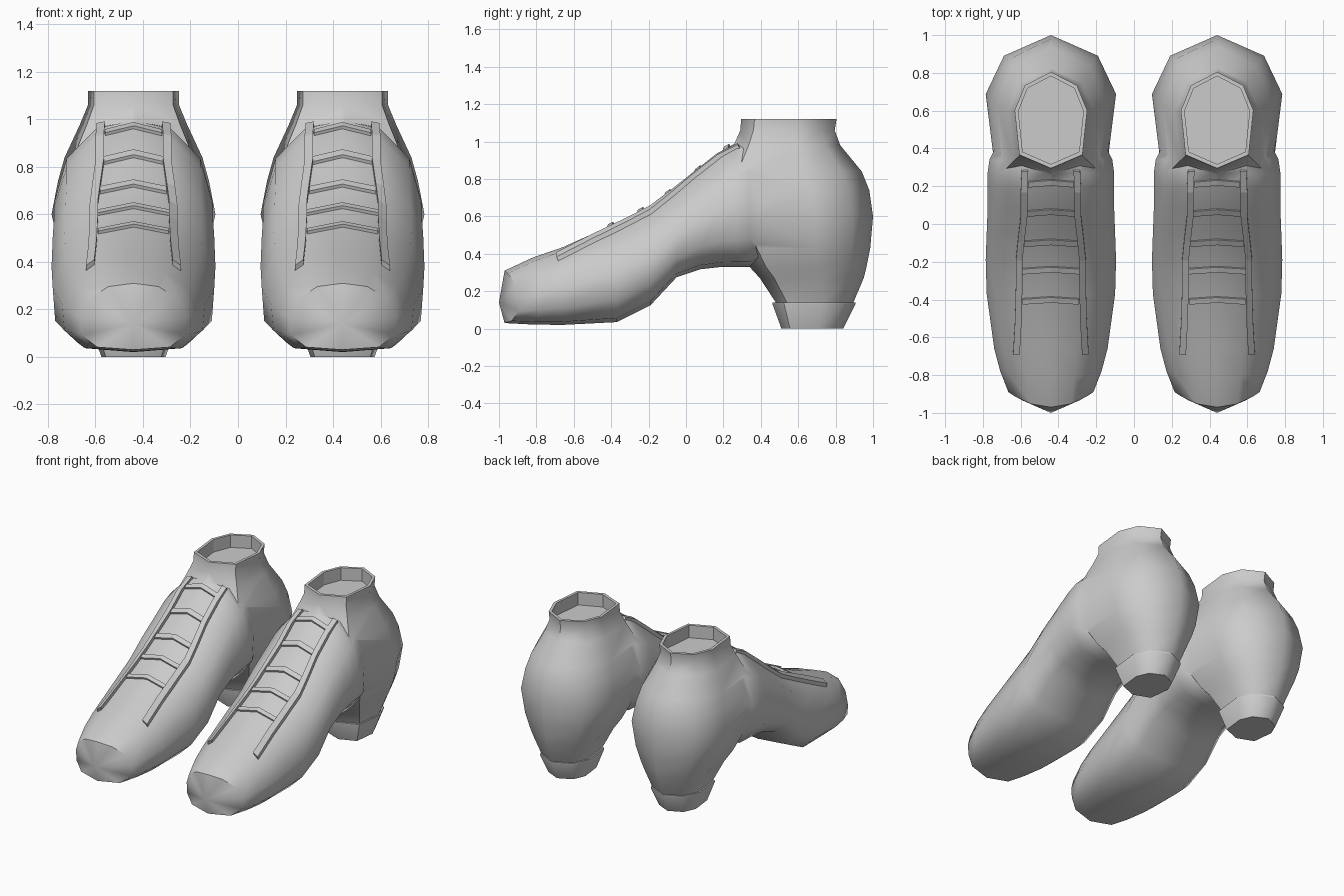
import bpy, bmesh
from mathutils import Vector
from mathutils.bvhtree import BVHTree

if "Cube" in bpy.data.objects:
    bpy.data.objects.remove(bpy.data.objects["Cube"])

grey = bpy.data.materials.new("light_grey")
grey.use_nodes = True
grey.diffuse_color = (0.6, 0.6, 0.6, 1)
grey.node_tree.nodes["Principled BSDF"].inputs["Base Color"].default_value = (0.6, 0.6, 0.6, 1)


def loft(name, rings, start_tip=None):
    """Skin closed rings of equal length and cap both ends."""
    bm = bmesh.new()
    loops = [[bm.verts.new(p) for p in ring] for ring in rings]
    n = len(loops[0])
    for a, b in zip(loops, loops[1:]):
        for i in range(n):
            j = (i + 1) % n
            bm.faces.new((a[i], a[j], b[j], b[i]))
    bm.faces.new(loops[-1])
    if start_tip:
        tip = bm.verts.new(start_tip)
        for i in range(n):
            bm.faces.new((loops[0][i], tip, loops[0][(i + 1) % n]))
    else:
        bm.faces.new(loops[0])
    bmesh.ops.recalc_face_normals(bm, faces=bm.faces)
    mesh = bpy.data.meshes.new(name)
    bm.to_mesh(mesh)
    bm.free()
    mesh.materials.append(grey)
    obj = bpy.data.objects.new(name, mesh)
    bpy.context.collection.objects.link(obj)
    return obj


def mirrored(half):
    """Complete a half outline that starts and ends on the centre line."""
    return half + [(-x, v) for x, v in half[-2:0:-1]]


def smooth(obj, degrees):
    bpy.ops.object.select_all(action="DESELECT")
    obj.select_set(True)
    bpy.context.view_layer.objects.active = obj
    bpy.ops.object.shade_smooth_by_angle(angle=degrees * 0.01745)


# Foot: upright sections from toe to ankle (y, bottom, top, half width)
section = mirrored([(0, 0), (.68, .04), (.97, .22), (1, .48), (.84, .76), (.47, .95), (0, 1)])
foot_stations = [
    (-.97, .03, .31, .225), (-.82, .022, .38, .268), (-.66, .02, .435, .30),
    (-.37, .035, .565, .34), (-.19, .125, .655, .345), (-.05, .275, .755, .34),
    (.08, .318, .86, .335), (.19, .33, .95, .335), (.27, .33, .995, .335),
    (.34, .33, 1.0, .325), (.5, .42, .95, .25)]
foot_rings = []
for y, low, high, w in foot_stations:
    bow = .08 if y < -.9 else .04 if y < -.8 else 0
    foot_rings.append([(x * w, y + bow * x * x, low + v * (high - low)) for x, v in section])
upper = loft("shoe_upper", foot_rings, (0, -1, .14))

# Ankle and heel: level rings (z, front, back, half width)
outline = mirrored([(0, -1), (.87, -.72), (1, .2), (.72, .72), (0, 1)])


def level_ring(z, front, back, w):
    mid, half = (front + back) / 2, (back - front) / 2
    return [(x * w, mid + v * half, z) for x, v in outline]


ankle_rings = [
    (.10, .49, .875, .155), (.14, .48, .895, .17), (.27, .395, .95, .225), (.33, .34, .965, .26),
    (.43, .28, .985, .305), (.6, .22, 1.0, .345), (.74, .19, .98, .318),
    (.84, .17, .94, .29), (.98, .255, .825, .225), (1.06, .29, .795, .192),
    (1.12, .295, .805, .192), (1.12, .317, .783, .172), (1.03, .317, .783, .172)]
ankle = loft("ankle", [level_ring(*r) for r in ankle_rings])

# Join foot and ankle into one skin
join = upper.modifiers.new("join", "BOOLEAN")
join.operation = "UNION"
join.solver = "EXACT"
join.object = ankle
bpy.context.view_layer.objects.active = upper
upper.select_set(True)
bpy.ops.object.modifier_apply(modifier="join")
bpy.data.objects.remove(ankle)
smooth(upper, 50)

# Flat-sided ankle opening
for p in upper.data.polygons:
    inward = p.normal.x * p.center.x + p.normal.y * (p.center.y - .55) < 0
    if p.center.z > 1.02 and inward:
        p.use_smooth = False

# Heel block
heel = loft("heel_block", [level_ring(0, .51, .84, .135), level_ring(.13, .463, .905, .18),
                           level_ring(.14, .463, .905, .18)])
smooth(heel, 50)

# Surface lookup for the trim lying on the instep
surface = BVHTree.FromObject(upper, bpy.context.evaluated_depsgraph_get())


def on_skin(x, y):
    return surface.ray_cast(Vector((x, y, 3)), Vector((0, 0, -1)))[0]


def strip(name, path, across, height):
    """Bar laid on the skin along a path of (x, y) points."""
    rings = []
    for x, y in path:
        a, b = on_skin(x, y), on_skin(x + across[0], y + across[1])
        up, down = Vector((0, -.5, .85)) * height, Vector((0, .01, -.03))
        rings.append([a + down, b + down, b + up, a + up])
    return loft(name, rings)


parts = [upper, heel]

# Eyelet edges on both sides of the lacing
edge = [(.165, -.68), (.155, -.5), (.15, -.3), (.15, -.18), (.14, -.08), (.125, .05), (.125, .18), (.12, .29)]
for side, word in ((1, "left"), (-1, "right")):
    parts.append(strip(f"{word}_eyelet_edge", [(side * x, y) for x, y in edge], (side * .035, 0), .025))

# Lace bars, slightly arched over the ridge
for i, (y, half) in enumerate([(.2, .12), (.045, .125), (-.115, .14), (-.26, .15), (-.42, .15)]):
    path = [(k * half / 2, y + .01 * (1 - abs(k) / 2)) for k in (-2, -1, 0, 1, 2)]
    parts.append(strip(f"lace_bar_{i + 1}", path, (0, .028), .014))

# Place the pair
for part in parts:
    twin = part.copy()
    bpy.context.collection.objects.link(twin)
    base = part.name
    part.name, twin.name = "right_shoe_" + base, "left_shoe_" + base
    part.location.x, twin.location.x = -.44, .44
